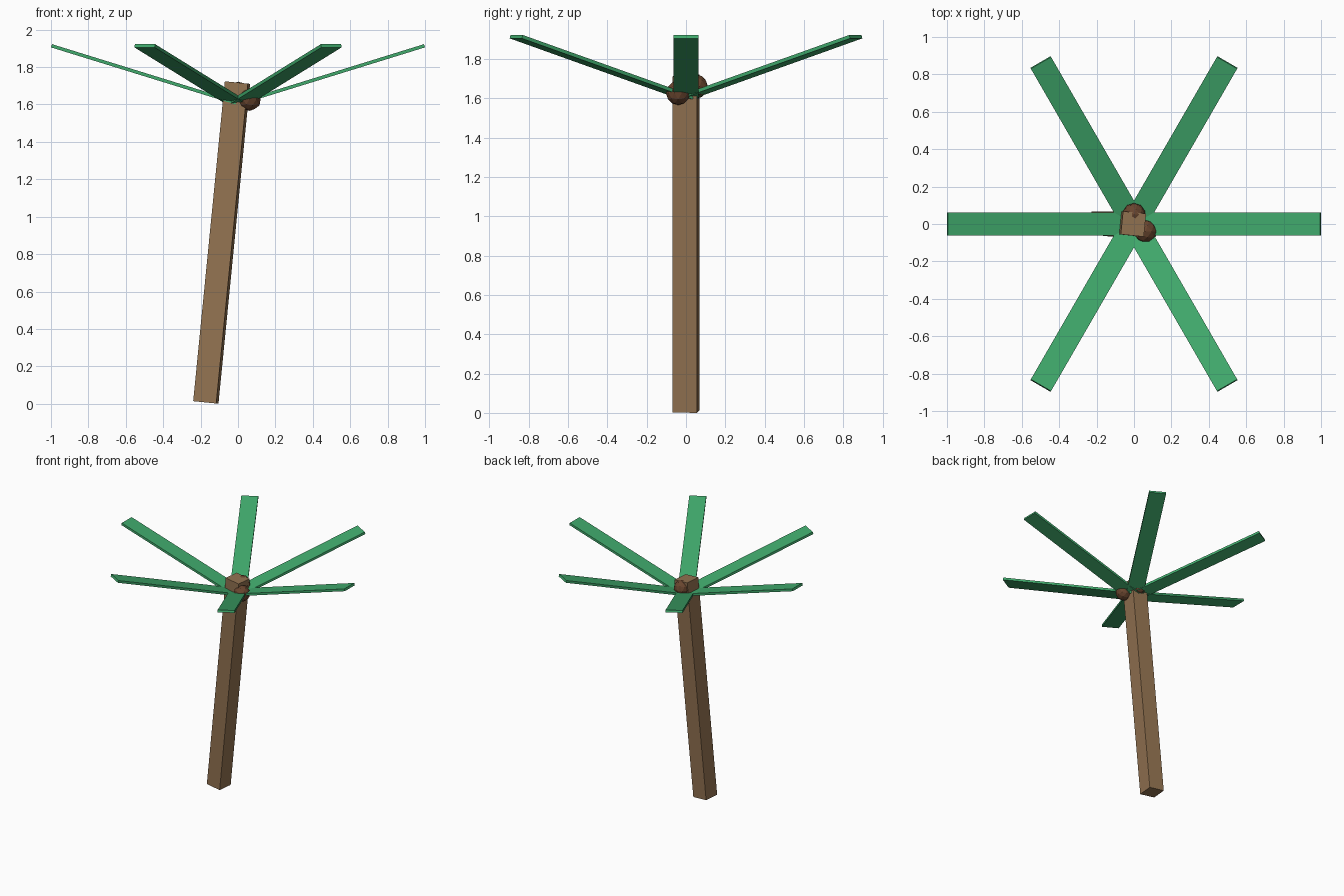
import bpy
import math
from mathutils import Matrix, Vector

cube = bpy.data.objects.get("Cube")
if cube:
    bpy.data.objects.remove(cube, do_unlink=True)


def material(name, rgb):
    m = bpy.data.materials.new(name)
    m.use_nodes = True
    m.diffuse_color = (*rgb, 1)
    m.node_tree.nodes["Principled BSDF"].inputs["Base Color"].default_value = (*rgb, 1)
    return m


bark = material("bark brown", (0.29, 0.17, 0.082))
leaf = material("leaf green", (0.052, 0.40, 0.15))
shell = material("coconut brown", (0.14, 0.06, 0.028))


def box(name, size, offset, matrix, mat):
    """Box of a given size, shifted in its own frame, then placed by a matrix."""
    bpy.ops.mesh.primitive_cube_add(size=1)
    ob = bpy.context.object
    ob.name = name
    ob.data.transform(matrix @ Matrix.Translation(offset) @ Matrix.Diagonal((*size, 1)))
    ob.data.materials.append(mat)


# Trunk: square post, twisted slightly and leaning toward +x
base, top = Vector((-0.172, 0, 0.007)), Vector((-0.003, 0, 1.717))
lean = math.atan2(top.x - base.x, top.z - base.z)
length = (top - base).length
frame = (Matrix.Translation(base) @ Matrix.Rotation(lean, 4, "Y")
         @ Matrix.Rotation(-0.1, 4, "Z"))
box("trunk", (0.124, 0.124, length), (0, 0, length / 2), frame, bark)

# Fronds: six flat planks rising outward from the crown
rise = 0.3
frond_length = 1 / math.cos(rise)
for i in range(6):
    frame = (Matrix.Translation((0, 0, 1.596)) @ Matrix.Rotation(i * math.pi / 3, 4, "Z")
             @ Matrix.Rotation(-rise, 4, "Y"))
    box(f"frond_{i + 1}", (frond_length, 0.125, 0.018), (frond_length / 2, 0, 0.009), frame, leaf)

# Coconuts: faceted balls tucked against the trunk top
for name, place in (("front_coconut", (0.062, -0.04, 1.628)),
                    ("back_coconut", (0, 0.05, 1.66))):
    bpy.ops.mesh.primitive_ico_sphere_add(subdivisions=2, radius=0.062, location=place)
    bpy.context.object.name = name
    bpy.context.object.data.materials.append(shell)
